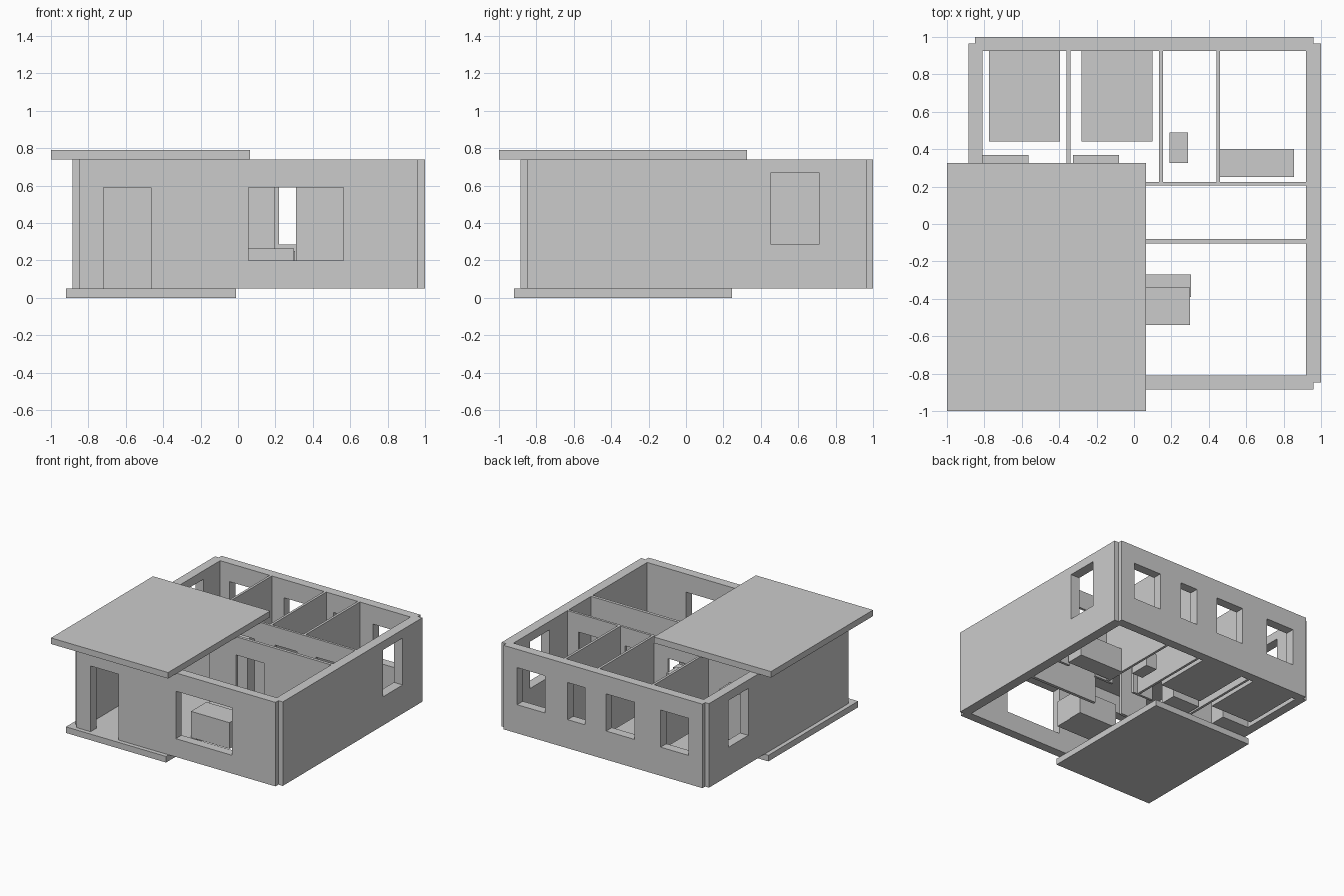
import bpy

if "Cube" in bpy.data.objects:
    bpy.data.objects.remove(bpy.data.objects["Cube"])

def box(name, x0, x1, y0, y1, z0, z1):
    bpy.ops.mesh.primitive_cube_add(size=1, location=((x0+x1)/2, (y0+y1)/2, (z0+z1)/2))
    o = bpy.context.object
    o.name = name
    o.scale = (x1-x0, y1-y0, z1-z0)
    bpy.ops.object.transform_apply(location=True, rotation=False, scale=True)
    return o

def wall(name, x0, x1, y0, y1, openings=()):
    """Full-height wall; openings are (start, end, bottom, top) along its long axis."""
    w = box(name, x0, x1, y0, y1, 0.05, 0.74)
    cutters = []
    for a, b, lo, hi in openings:
        if x1-x0 > y1-y0:
            c = box("cutter", a, b, y0-0.05, y1+0.05, lo, hi)
        else:
            c = box("cutter", x0-0.05, x1+0.05, a, b, lo, hi)
        c.hide_render = True
        m = w.modifiers.new("opening", 'BOOLEAN')
        m.operation = 'DIFFERENCE'
        m.solver = 'EXACT'
        m.object = c
        cutters.append(c)
    if cutters:
        bpy.context.view_layer.objects.active = w
        for m in list(w.modifiers):
            bpy.ops.object.modifier_apply(modifier=m.name)
        for c in cutters:
            bpy.data.objects.remove(c)
    return w

# slabs
box("floor_slab", -0.92, -0.01, -0.92, 0.245, 0.0, 0.05)
box("roof_slab", -1.0, 0.065, -1.0, 0.325, 0.74, 0.79)

# outer walls with door and windows
SILL, HEAD = 0.285, 0.59
door = lambda a, b: (a, b, -0.05, HEAD)
wall("front_wall", -0.85, 0.96, -0.885, -0.81,
     [door(-0.72, -0.465), (0.055, 0.565, 0.2, HEAD)])
wall("back_wall", -0.85, 0.96, 0.925, 1.0,
     [(a, b, SILL, HEAD) for a, b in
      ((-0.725, -0.47), (-0.23, 0.025), (0.22, 0.375), (0.58, 0.835))])
for name, x0, x1 in (("left_wall", -0.885, -0.81), ("right_wall", 0.92, 1.0)):
    wall(name, x0, x1, -0.847, 0.965, [(0.455, 0.71, SILL, 0.67)])

# inner walls
wall("corridor_wall_back", -0.81, 0.92, 0.205, 0.225,
     [door(-0.245, 0.005), door(0.195, 0.395), door(0.565, 0.82)])
wall("corridor_wall_front", -0.19, 0.92, -0.105, -0.08, [door(0.055, 0.31)])
for i, x in enumerate((-0.36, 0.135, 0.44)):
    wall(f"partition_{i+1}", x, x+0.02, 0.225, 0.925)

# furniture
for i, x in enumerate((-0.775, -0.28)):
    box(f"bed_{i+1}", x, x+0.38, 0.44, 0.925, 0.05, 0.2)
for i, x in enumerate((-0.81, -0.325)):
    box(f"wardrobe_{i+1}", x, x+0.245, 0.235, 0.37, 0.05, 0.55)
box("bath_seat", 0.19, 0.29, 0.325, 0.49, 0.13, 0.26)
box("counter", 0.46, 0.855, 0.25, 0.40, 0.05, 0.25)
box("sofa", -0.05, 0.30, -0.54, -0.34, 0.05, 0.265)
box("sofa_back", -0.05, 0.305, -0.39, -0.27, 0.05, 0.25)
